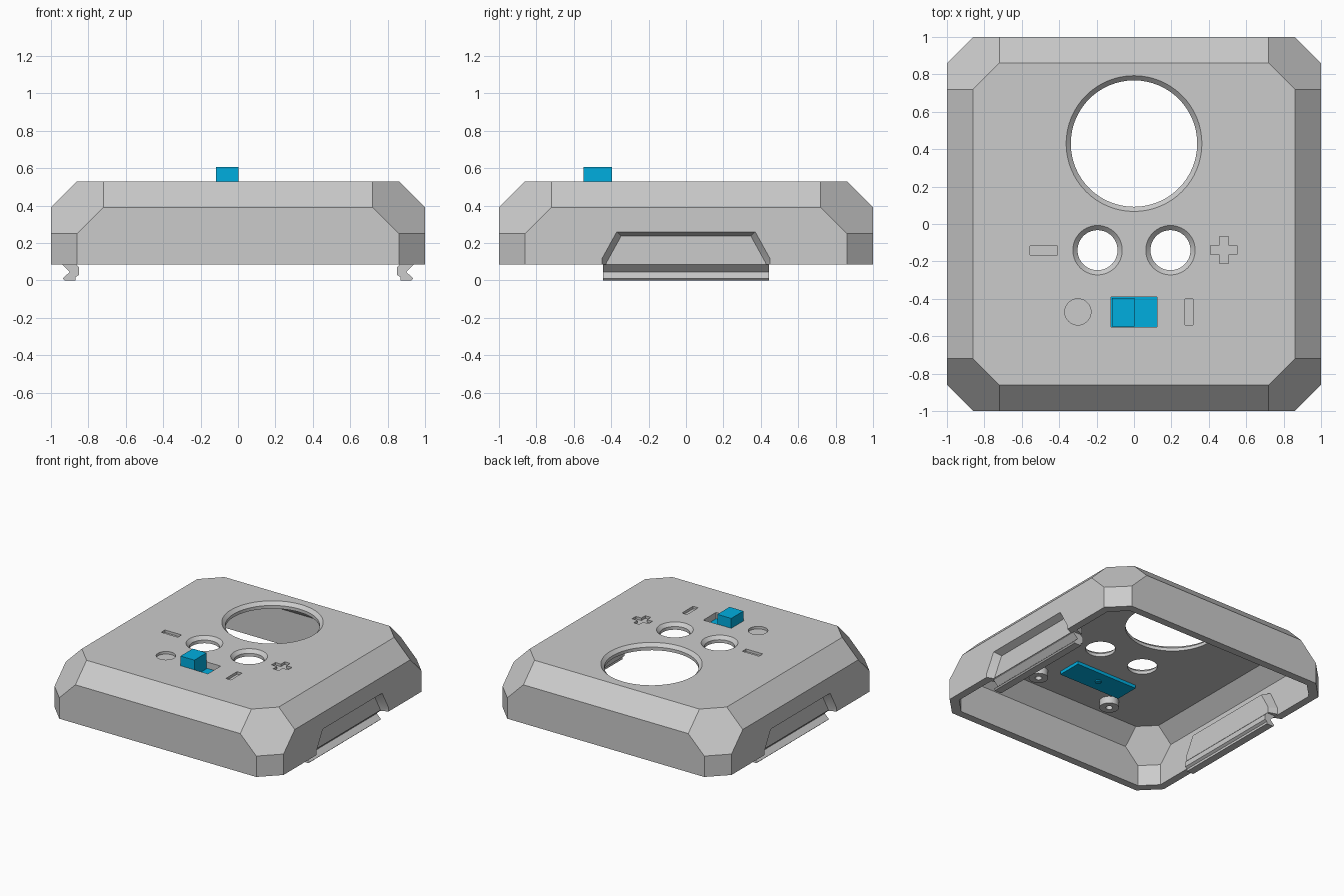
import bpy, bmesh
from math import cos, sin, pi
from mathutils import Vector

if "Cube" in bpy.data.objects:
    bpy.data.objects.remove(bpy.data.objects["Cube"])


def finish(name, bm):
    bmesh.ops.recalc_face_normals(bm, faces=bm.faces)
    me = bpy.data.meshes.new(name)
    bm.to_mesh(me)
    bm.free()
    ob = bpy.data.objects.new(name, me)
    bpy.context.collection.objects.link(ob)
    return ob


def loft(name, rings):
    """Capped solid through rings of 3D points."""
    bm = bmesh.new()
    vs = [[bm.verts.new(p) for p in r] for r in rings]
    n = len(vs[0])
    for a, b in zip(vs, vs[1:]):
        for i in range(n):
            j = (i + 1) % n
            bm.faces.new((a[i], a[j], b[j], b[i]))
    bm.faces.new(vs[0])
    bm.faces.new(vs[-1])
    return finish(name, bm)


def prism(name, pts, z0, z1):
    return loft(name, [[(x, y, z) for x, y in pts] for z in (z0, z1)])


def box(name, x0, x1, y0, y1, z0, z1):
    return prism(name, [(x0, y0), (x1, y0), (x1, y1), (x0, y1)], z0, z1)


def lathe(name, x, y, rz, n=64):
    return loft(name, [[(x + r * cos(2 * pi * i / n), y + r * sin(2 * pi * i / n), z)
                        for i in range(n)] for r, z in rz])


def cut(ob, cutter):
    m = ob.modifiers.new("cut", 'BOOLEAN')
    m.operation, m.solver, m.object = 'DIFFERENCE', 'EXACT', cutter
    bpy.context.view_layer.objects.active = ob
    bpy.ops.object.modifier_apply(modifier=m.name)
    bpy.data.objects.remove(cutter)


def smooth(ob):
    bpy.ops.object.select_all(action='DESELECT')
    ob.select_set(True)
    bpy.context.view_layer.objects.active = ob
    bpy.ops.object.shade_smooth_by_angle(angle=0.5)


def faceted_block(name, w, c, zt, zb):
    """Square block with chamfered top edges, vertical edges and corners."""
    quarter = [(w - 2*c, w - c, zt), (w - 2*c, w, zt - c), (w - c, w, zt - 2*c), (w - c, w, zb)]
    quarter += [(y, x, z) for x, y, z in quarter]
    bm = bmesh.new()
    for sx in (-1, 1):
        for sy in (-1, 1):
            for x, y, z in quarter:
                bm.verts.new((sx * x, sy * y, z))
    bmesh.ops.convex_hull(bm, input=bm.verts)
    bmesh.ops.dissolve_limit(bm, angle_limit=0.02, verts=bm.verts, edges=bm.edges)
    return finish(name, bm)


TOP, CEIL = 0.53, 0.48

# Hollow cover
cover = faceted_block("cover_shell", 1.0, 0.14, TOP, 0.085)
cut(cover, faceted_block("cavity", 0.94, 0.115, CEIL, 0.0))

# Round openings with chamfered rims
for x, y, r in ((0, 0.43, 0.338), (-0.195, -0.14, 0.107), (0.195, -0.14, 0.107)):
    cut(cover, lathe("hole", x, y, [(r, 0.4), (r, TOP - 0.025), (r + 0.035, TOP + 0.01)]))

# Switch slot and engraved marks
cut(cover, box("slot", -0.122, 0.122, -0.55, -0.39, 0.4, 0.6))
D = TOP - 0.02
cut(cover, box("minus", -0.555, -0.41, -0.165, -0.118, D, 0.6))
cut(cover, box("bar", 0.272, 0.316, -0.54, -0.4, D, 0.6))
cut(cover, lathe("disc", -0.3, -0.47, [(0.07, D), (0.07, 0.6)], 48))
a, b = 0.024, 0.072
cross = [(a, a), (a, b), (-a, b), (-a, a), (-b, a), (-b, -a),
         (-a, -a), (-a, -b), (a, -b), (a, -a), (b, -a), (b, a)]
cut(cover, prism("plus", [(x + 0.48, y - 0.14) for x, y in cross], D, 0.6))


# Side clips: tapered wall recess, backing pad and hooked catch
def recess_ring(s, x):
    g = (x - 1.0) * 0.42
    return [(s * x, y, z) for y, z in ((-0.45 - g, 0.0), (0.45 + g, 0.0), (0.45 + g, 0.115 + g),
                                      (0.37 + g, 0.26 + g), (-0.37 - g, 0.26 + g), (-0.45 - g, 0.115 + g))]


hook = [(0.94, 0.11), (0.94, 0.085), (0.9, 0.045), (0.937, 0.01), (0.927, 0.0), (0.868, 0.0),
        (0.868, 0.018), (0.85, 0.03), (0.85, 0.07), (0.868, 0.088), (0.868, 0.11)]
for s, side in ((-1, "left"), (1, "right")):
    cut(cover, loft("recess", [recess_ring(s, 0.9), recess_ring(s, 1.06)]))
    pad = [(0.48, 0.09), (0.48, 0.14), (0.4, 0.3), (-0.4, 0.3), (-0.48, 0.14), (-0.48, 0.09)]
    loft(side + "_clip_pad", [[(s * 0.945, y, z) for y, z in pad],
                              [(s * 0.87, y * 0.95, 0.09 + (z - 0.09) * 0.85) for y, z in pad]])
    loft(side + "_clip_hook", [[(s * x, y, z) for x, z in hook] for y in (-0.445, 0.445)])
smooth(cover)

# Rib frame hanging from the ceiling
outline = [(0.38, -0.78), (0.44, -0.72), (0.44, 0.78), (-0.58, 0.78), (-0.58, -0.33),
           (-0.54, -0.4), (-0.44, -0.4), (-0.44, -0.72), (-0.38, -0.78)]
bm = bmesh.new()
face = bm.faces.new([bm.verts.new((x, y, 0.41)) for x, y in outline])
ring = bmesh.ops.inset_region(bm, faces=[face], thickness=0.035)["faces"]
bmesh.ops.delete(bm, geom=[face], context='FACES_ONLY')
up = bmesh.ops.extrude_face_region(bm, geom=ring, use_keep_orig=True)["geom"]
bmesh.ops.translate(bm, vec=Vector((0, 0, CEIL + 0.005 - 0.41)),
                    verts=[g for g in up if isinstance(g, bmesh.types.BMVert)])
finish("inner_rib", bm)

# Screw bosses in the rib corners
for i, (x, y) in enumerate(((-0.33, -0.67), (0.33, -0.67), (-0.47, 0.67), (0.36, 0.7))):
    boss = lathe(f"screw_boss_{i + 1}", x, y, [(0.07, 0.425), (0.07, CEIL + 0.005)], 24)
    cut(boss, lathe("screw_hole", x, y, [(0.025, 0.4), (0.025, 0.47)], 16))
    smooth(boss)

# Blue slide switch: plate under the slot, knob above, small stud below
blue = bpy.data.materials.new("switch_blue")
blue.diffuse_color = (0.0, 0.42, 0.74, 1)
blue.use_nodes = True
blue.node_tree.nodes["Principled BSDF"].inputs["Base Color"].default_value = blue.diffuse_color
for part in (box("switch_plate", -0.33, 0.21, -0.57, -0.375, 0.455, CEIL),
             box("switch_knob", -0.118, 0.003, -0.548, -0.395, 0.47, 0.605),
             lathe("switch_stud", -0.06, -0.47, [(0.022, 0.445), (0.022, 0.46)], 16)):
    part.data.materials.append(blue)
